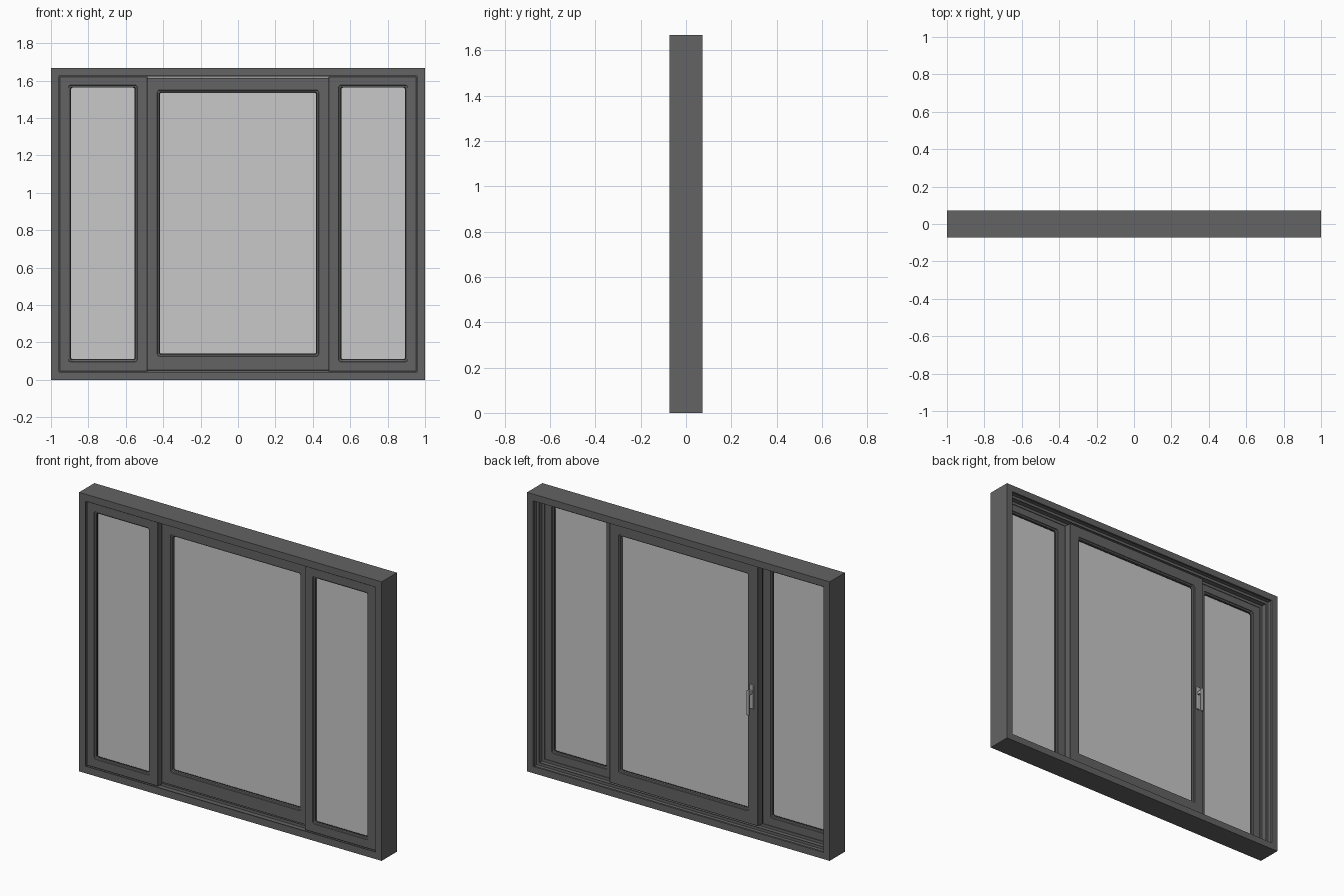
import bpy, bmesh, math

if "Cube" in bpy.data.objects:
    bpy.data.objects.remove(bpy.data.objects["Cube"])

def material(name, r, g, b):
    m = bpy.data.materials.new(name)
    m.diffuse_color = (r, g, b, 1)
    m.use_nodes = True
    m.node_tree.nodes["Principled BSDF"].inputs["Base Color"].default_value = m.diffuse_color
    return m

GREY = material("dark grey aluminium", 0.125, 0.125, 0.127)
GLASS = material("pale grey glass", 0.58, 0.58, 0.58)
RUBBER = material("black rubber", 0.02, 0.02, 0.02)
METAL = material("handle metal", 0.42, 0.42, 0.42)

def finish(name, bm, mat):
    bmesh.ops.remove_doubles(bm, verts=bm.verts, dist=1e-5)
    bmesh.ops.recalc_face_normals(bm, faces=bm.faces)
    me = bpy.data.meshes.new(name)
    bm.to_mesh(me)
    bm.free()
    me.materials.append(mat)
    ob = bpy.data.objects.new(name, me)
    bpy.context.collection.objects.link(ob)
    return ob

def grow(rect, d):
    x0, x1, z0, z1 = rect
    return (x0 - d, x1 + d, z0 - d, z1 + d)

def ring(name, loops, mat, n=4):
    """Closed rectangular ring; each loop is (rect, y, corner radius)."""
    bm = bmesh.new()
    rows = []
    for (x0, x1, z0, z1), y, r in loops:
        row = []
        corners = ((x1 - r, z1 - r), (x0 + r, z1 - r), (x0 + r, z0 + r), (x1 - r, z0 + r))
        for c, (cx, cz) in enumerate(corners):
            for i in range(n + 1):
                a = math.pi / 2 * (c + i / n)
                row.append(bm.verts.new((cx + r * math.cos(a), y, cz + r * math.sin(a))))
        rows.append(row)
    for k, a in enumerate(rows):
        b = rows[(k + 1) % len(rows)]
        for i in range(len(a)):
            j = (i + 1) % len(a)
            bm.faces.new((a[i], a[j], b[j], b[i]))
    bmesh.ops.remove_doubles(bm, verts=bm.verts, dist=1e-5)
    bmesh.ops.dissolve_degenerate(bm, dist=1e-6, edges=bm.edges)
    return finish(name, bm, mat)

def box(name, x, y, z, mat, bevel=0):
    bm = bmesh.new()
    bmesh.ops.create_cube(bm, size=1)
    for v in bm.verts:
        v.co = [lo + (c + 0.5) * (hi - lo) for c, (lo, hi) in zip(v.co, (x, y, z))]
    ob = finish(name, bm, mat)
    if bevel:
        mod = ob.modifiers.new("bevel", "BEVEL")
        mod.width, mod.segments = bevel, 3
    return ob

# Outer frame with stepped track channels; profile is (inset, y)
OUTER = (-1, 1, 0, 1.667)
profile = [(0, -.072), (.042, -.072), (.042, -.065), (.034, -.065), (.034, -.026),
           (.050, -.026), (.050, -.022), (.034, -.022), (.034, .027), (.050, .027),
           (.050, .031), (.034, .031), (.034, .060), (.040, .060), (.040, .072), (0, .072)]
ring("outer_frame", [(grow(OUTER, -d), y, 0) for d, y in profile], GREY)

# Sash: frame with stepped glazing beads, rubber gasket and pane
def sash(name, outer, hole, yf, yb):
    loops = [(grow(outer, -.002), yf, 0), (grow(hole, .012), yf, .014),
             (grow(hole, .010), yf + .004, .012), (grow(hole, .002), yf + .006, .010),
             (hole, yf + .014, .010), (hole, yb - .014, .010),
             (grow(hole, .002), yb - .006, .010), (grow(hole, .010), yb - .004, .012),
             (grow(hole, .012), yb, .014), (grow(outer, -.002), yb, 0),
             (outer, yb - .002, 0), (outer, yf + .002, 0)]
    ring(name + "_frame", loops, GREY)
    mid = (yf + yb) / 2
    seal = [(grow(hole, .002), mid - .006, .010), (grow(hole, -.003), mid - .006, .008),
            (grow(hole, -.003), mid + .006, .008), (grow(hole, .002), mid + .006, .010)]
    ring(name + "_gasket", seal, RUBBER)
    x0, x1, z0, z1 = grow(hole, .001)
    box(name + "_glass", (x0, x1), (mid - .004, mid + .004), (z0, z1), GLASS)

sash("left_sash", (-.955, -.485, .045, 1.622), (-.895, -.55, .108, 1.565), -.064, -.027)
sash("right_sash", (.485, .955, .045, 1.622), (.55, .895, .108, 1.565), -.064, -.027)
sash("centre_sash", (-.49, .49, .051, 1.615), (-.42, .42, .138, 1.538), -.021, .022)

# Seals closing the gap between overlapping sashes
for side, s in (("left", -1), ("right", 1)):
    box(side + "_interlock", sorted((s * .486, s * .489)), (-.029, -.019), (.052, 1.614), RUBBER)

# Lever handle on the back of the centre sash
HX = -.453
box("handle_plate", (HX - .013, HX + .013), (.021, .030), (.745, .890), METAL, .003)
box("handle_neck", (HX - .008, HX + .008), (.028, .056), (.838, .858), METAL, .003)
box("handle_lever", (HX - .010, HX + .010), (.052, .066), (.720, .868), METAL, .004)
